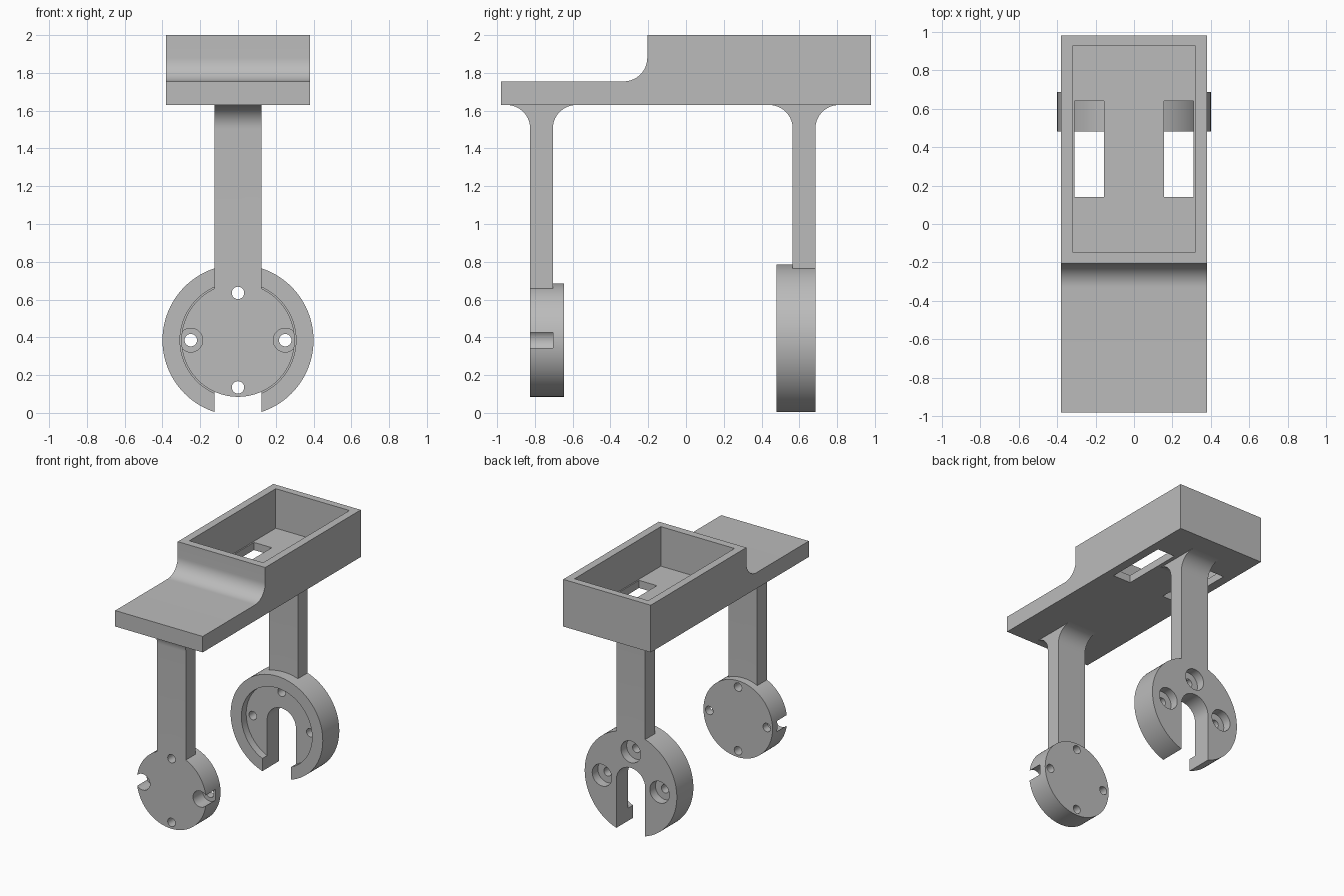
import bpy, bmesh, math
from mathutils import Matrix

cube = bpy.data.objects.get("Cube")
if cube:
    bpy.data.objects.remove(cube, do_unlink=True)

grey = bpy.data.materials.new("plain grey")
grey.use_nodes = True
grey.diffuse_color = (0.5, 0.5, 0.5, 1)
grey.node_tree.nodes["Principled BSDF"].inputs["Base Color"].default_value = (0.5, 0.5, 0.5, 1)


def finish(name, bm):
    bmesh.ops.recalc_face_normals(bm, faces=bm.faces)
    mesh = bpy.data.meshes.new(name)
    bm.to_mesh(mesh)
    bm.free()
    mesh.materials.append(grey)
    obj = bpy.data.objects.new(name, mesh)
    bpy.context.collection.objects.link(obj)
    return obj


def side_profile(name, points, half_width):
    """Extrude a (y, z) outline across x."""
    bm = bmesh.new()
    face = bm.faces.new([bm.verts.new((-half_width, y, z)) for y, z in points])
    ext = bmesh.ops.extrude_face_region(bm, geom=[face])
    moved = [v for v in ext["geom"] if isinstance(v, bmesh.types.BMVert)]
    bmesh.ops.translate(bm, verts=moved, vec=(2 * half_width, 0, 0))
    return finish(name, bm)


def box(name, x0, x1, y0, y1, z0, z1):
    bm = bmesh.new()
    bmesh.ops.create_cube(bm, size=1)
    bmesh.ops.scale(bm, verts=bm.verts, vec=(x1 - x0, y1 - y0, z1 - z0))
    bmesh.ops.translate(bm, verts=bm.verts,
                        vec=((x0 + x1) / 2, (y0 + y1) / 2, (z0 + z1) / 2))
    return finish(name, bm)


def disc(name, x, z, radius, y0, y1, segments=48):
    """Cylinder along y."""
    bm = bmesh.new()
    bmesh.ops.create_cone(bm, cap_ends=True, segments=segments, radius1=radius,
                          radius2=radius, depth=y1 - y0,
                          matrix=Matrix.Translation((x, (y0 + y1) / 2, z))
                          @ Matrix.Rotation(math.pi / 2, 4, 'X'))
    return finish(name, bm)


def combine(target, tool, operation='DIFFERENCE'):
    tool.hide_render = True
    mod = target.modifiers.new("cut", 'BOOLEAN')
    mod.operation, mod.solver, mod.object = operation, 'EXACT', tool
    bpy.context.view_layer.objects.active = target
    bpy.ops.object.modifier_apply(modifier=mod.name)
    bpy.data.objects.remove(tool, do_unlink=True)


def arc(cy, cz, r, start, end, steps=14):
    angles = [math.radians(start + (end - start) * i / steps) for i in range(steps + 1)]
    return [(cy + r * math.cos(a), cz + r * math.sin(a)) for a in angles]


UNDER, FILLET, HUB = 1.63, 0.125, 0.385

# Stepped platform with an open tray and two floor slots
outline = [(-0.98, UNDER), (0.98, UNDER), (0.98, 2), (-0.205, 2)]
outline += arc(-0.33, 1.88, FILLET, 0, -90) + [(-0.98, 1.755)]
platform = side_profile("platform_tray", outline, 0.38)
combine(platform, box("tray_cutter", -0.32, 0.32, -0.145, 0.925, 1.69, 2.2))
for s in (-1, 1):
    a, b = sorted((s * 0.155, s * 0.31))
    combine(platform, box("slot_cutter", a, b, 0.14, 0.64, 1.5, 1.8))


def leg(name, y0, y1, bottom):
    """Post that flares into the platform with a fillet at front and back."""
    cz = UNDER - FILLET
    points = [(y0, bottom), (y1, bottom)]
    points += arc(y1 + FILLET, cz, FILLET, 180, 90)
    points += arc(y0 - FILLET, cz, FILLET, 90, 0)
    return side_profile(name, points, 0.125)


# Front leg with a round mounting plate
front = leg("front_leg_and_plate", -0.825, -0.705, 0.5)
combine(front, disc("front_plate", 0, HUB, 0.3, -0.825, -0.645, 96), 'UNION')
for x, z in ((0, 0.25), (0, -0.25), (0.25, 0), (-0.25, 0)):
    combine(front, disc("hole_cutter", x, HUB + z, 0.033, -1, -0.5, 24))
    if x:
        combine(front, disc("bore_cutter", x, HUB + z, 0.063, -1, -0.705, 32))

# Rear leg with a recessed, slotted ring
rear = leg("rear_leg_and_ring", 0.565, 0.685, 0.6)
combine(rear, disc("rear_ring", 0, HUB, 0.4, 0.48, 0.685, 96), 'UNION')
combine(rear, disc("recess_cutter", 0, HUB, 0.307, 0.3, 0.54, 96))
slot = [(x, z) for x, z in arc(0, HUB, 0.125, 0, 180, 24)] + [(-0.125, -0.2), (0.125, -0.2)]
bm = bmesh.new()
face = bm.faces.new([bm.verts.new((x, 0.3, z)) for x, z in slot])
ext = bmesh.ops.extrude_face_region(bm, geom=[face])
bmesh.ops.translate(bm, vec=(0, 0.6, 0),
                    verts=[v for v in ext["geom"] if isinstance(v, bmesh.types.BMVert)])
combine(rear, finish("arch_cutter", bm))
for x, z in ((0, 0.25), (0.25, 0), (-0.25, 0)):
    combine(rear, disc("hole_cutter", x, HUB + z, 0.033, 0.3, 0.9, 24))
    combine(rear, disc("bore_cutter", x, HUB + z, 0.085, 0.615, 0.9, 32))

# Smooth the curved surfaces, keep edges crisp
for obj in (platform, front, rear):
    bpy.ops.object.select_all(action='DESELECT')
    obj.select_set(True)
    bpy.context.view_layer.objects.active = obj
    bpy.ops.object.shade_smooth_by_angle(angle=math.radians(30))
